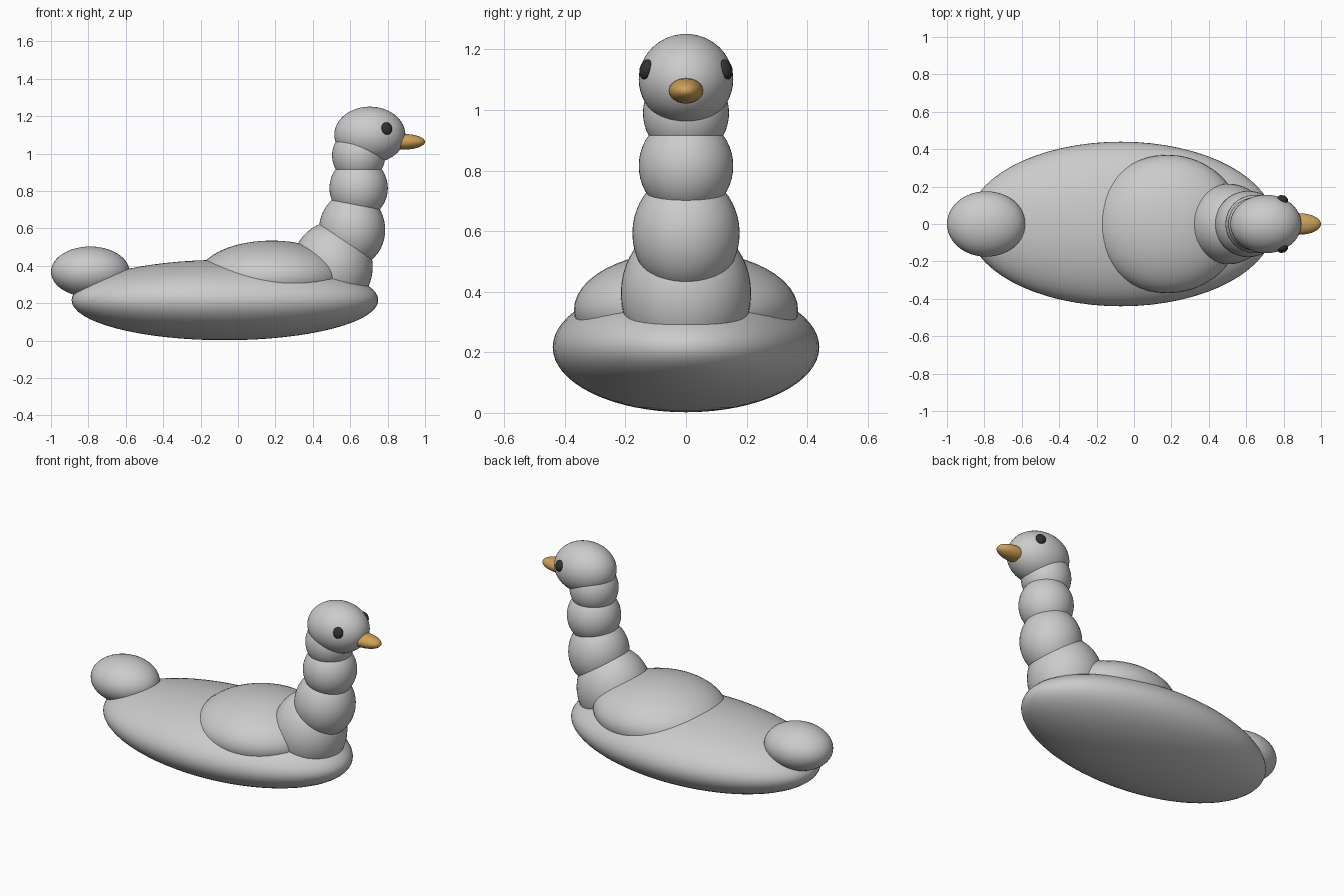
import bpy
from math import pi

default = bpy.data.objects.get("Cube")
if default:
    bpy.data.objects.remove(default, do_unlink=True)


def material(name, colour):
    mat = bpy.data.materials.new(name)
    mat.use_nodes = True
    mat.diffuse_color = (*colour, 1)
    mat.node_tree.nodes["Principled BSDF"].inputs["Base Color"].default_value = (*colour, 1)
    return mat


grey = material("pale grey", (0.6, 0.6, 0.6))
orange = material("beak orange", (0.62, 0.36, 0.1))
black = material("eye black", (0.03, 0.03, 0.03))


def ellipsoid(name, centre, radii, mat, segments=48, tilt=(0, 0, 0)):
    """Smooth ball stretched to the three radii."""
    bpy.ops.mesh.primitive_uv_sphere_add(
        segments=segments, ring_count=segments // 2, radius=1, location=centre, rotation=tilt)
    ob = bpy.context.object
    ob.name = name
    ob.scale = radii
    ob.data.materials.append(mat)
    bpy.ops.object.shade_smooth()
    return ob


# Hull-like body, folded wings and tail
ellipsoid("body", (-0.07, 0, 0.217), (0.82, 0.44, 0.215), grey, 64)
ellipsoid("wings", (0.18, 0, 0.34), (0.395, 0.37, 0.195), grey)
ellipsoid("tail", (-0.79, 0, 0.368), (0.21, 0.175, 0.135), grey)

# Neck of four stacked balls: x, z, width radius, height radius
neck = [
    (0.505, 0.395, 0.215, 0.24),
    (0.61, 0.593, 0.177, 0.20),
    (0.645, 0.815, 0.156, 0.165),
    (0.645, 0.99, 0.142, 0.15),
]
for i, (x, z, wide, high) in enumerate(neck, 1):
    ellipsoid(f"neck_{i}", (x, 0, z), (wide, wide, high), grey)

# Head with beak and eyes
ellipsoid("head", (0.705, 0, 1.1), (0.19, 0.156, 0.151), grey)
ellipsoid("beak", (0.885, 0, 1.063), (0.115, 0.057, 0.042), orange, 32)
for side, label in ((1, "left"), (-1, "right")):
    ellipsoid(f"{label}_eye", (0.795, side * 0.132, 1.134), (0.03, 0.02, 0.034),
              black, 16, (side * pi / 12, 0, -side * pi / 9))
